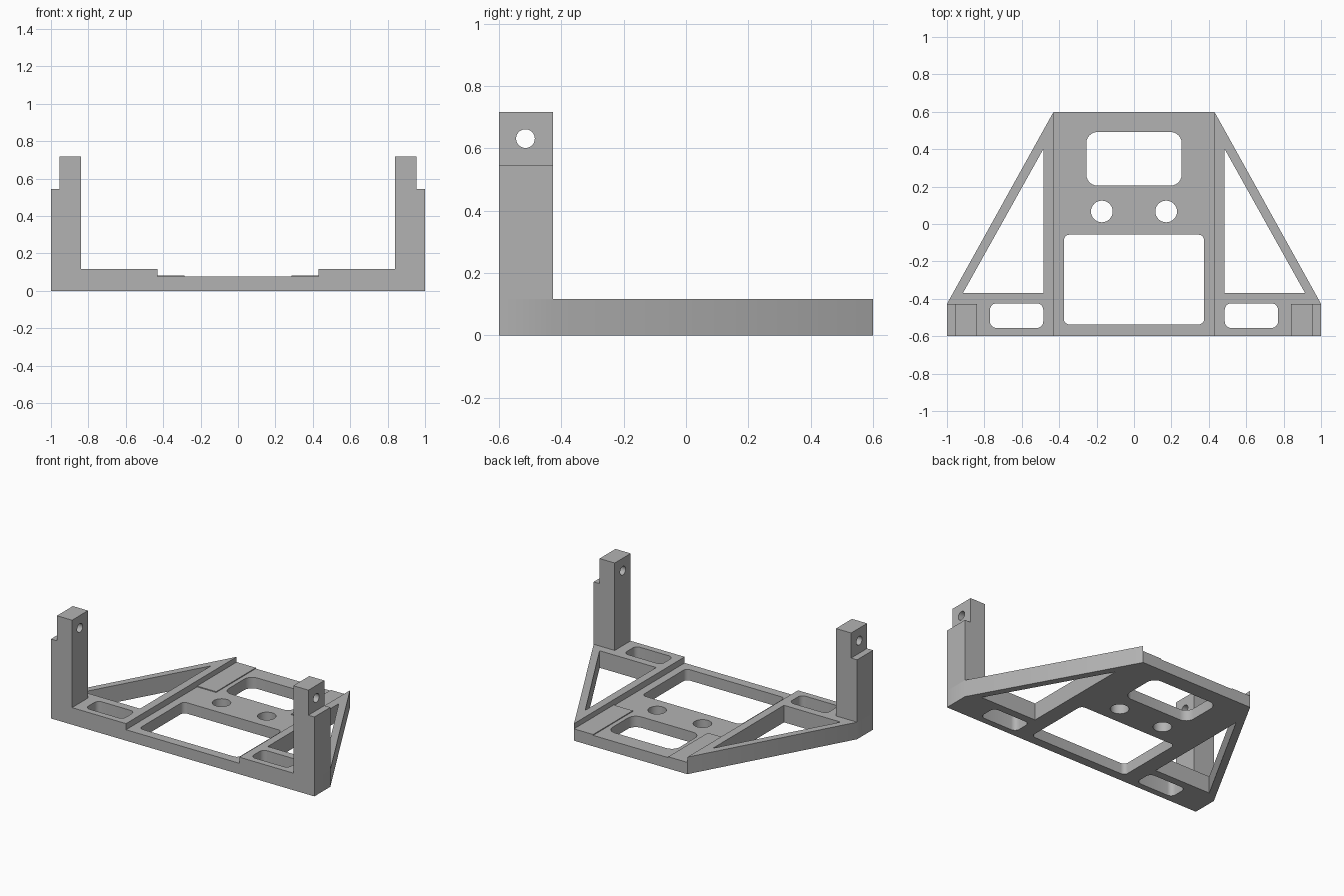
import bpy, bmesh, math
from mathutils import Matrix

cube = bpy.data.objects.get("Cube")
if cube:
    bpy.data.objects.remove(cube, do_unlink=True)

grey = bpy.data.materials.new("plain grey")
grey.use_nodes = True
colour = (0.45, 0.45, 0.45, 1)
grey.diffuse_color = colour
grey.node_tree.nodes["Principled BSDF"].inputs["Base Color"].default_value = colour


def rounded(x0, x1, y0, y1, r=0.0, steps=6):
    """Rectangle outline, with rounded corners when r is set."""
    if not r:
        return [(x0, y0), (x1, y0), (x1, y1), (x0, y1)]
    pts = []
    corners = [(x1 - r, y1 - r), (x0 + r, y1 - r), (x0 + r, y0 + r), (x1 - r, y0 + r)]
    for i, (cx, cy) in enumerate(corners):
        for k in range(steps + 1):
            a = math.pi / 2 * (i + k / steps)
            pts.append((cx + r * math.cos(a), cy + r * math.sin(a)))
    return pts


def circle(cx, cy, r, n=32):
    return [(cx + r * math.cos(math.tau * i / n), cy + r * math.sin(math.tau * i / n))
            for i in range(n)]


def prism(name, outline, holes, low, high, frame=Matrix(), mirror=False):
    """Extrude an outline with holes from low to high along the frame's z axis."""
    curve = bpy.data.curves.new(name, "CURVE")
    curve.dimensions = "2D"
    curve.fill_mode = "BOTH"
    curve.extrude = (high - low) / 2
    for loop in [outline] + holes:
        spline = curve.splines.new("POLY")
        spline.points.add(len(loop) - 1)
        for p, (x, y) in zip(spline.points, loop):
            p.co = (x, y, 0, 1)
        spline.use_cyclic_u = True
    temp = bpy.data.objects.new(name + "_outline", curve)
    bpy.context.collection.objects.link(temp)
    bpy.context.view_layer.update()
    mesh = bpy.data.meshes.new_from_object(
        temp.evaluated_get(bpy.context.evaluated_depsgraph_get()))
    bpy.data.objects.remove(temp, do_unlink=True)

    # Weld the walls to the caps and place the solid
    bm = bmesh.new()
    bm.from_mesh(mesh)
    bmesh.ops.remove_doubles(bm, verts=bm.verts, dist=1e-5)
    bm.transform(Matrix.Translation((0, 0, (low + high) / 2)))
    bm.transform(frame)
    if mirror:
        bm.transform(Matrix.Scale(-1, 4, (1, 0, 0)))
    bmesh.ops.recalc_face_normals(bm, faces=bm.faces)
    bm.to_mesh(mesh)
    bm.free()
    mesh.name = name
    mesh.materials.clear()
    mesh.materials.append(grey)
    obj = bpy.data.objects.new(name, mesh)
    bpy.context.collection.objects.link(obj)
    bpy.ops.object.select_all(action="DESELECT")
    obj.select_set(True)
    bpy.context.view_layer.objects.active = obj
    bpy.ops.object.shade_smooth_by_angle(angle=math.radians(30))
    return obj


PLATE, RAIL, SHOULDER, TOP = 0.075, 0.117, 0.545, 0.717
INNER, POST_BACK = 0.43, -0.427

# Centre plate with two windows and two round holes
prism("centre_plate", rounded(-INNER, INNER, -0.6, 0.6),
      [rounded(-0.375, 0.375, -0.537, -0.057, 0.03),
       rounded(-0.255, 0.255, 0.205, 0.492, 0.06),
       circle(-0.172, 0.067, 0.058), circle(0.172, 0.067, 0.058)], 0, PLATE)

# Local x, y, z become world y, z, x for the drilled lugs
sideways = Matrix(((0, 0, 1, 0), (1, 0, 0, 0), (0, 1, 0, 0), (0, 0, 0, 1)))

for side, flip in (("left", False), ("right", True)):
    # Triangular side frame with a slot in its front bar
    prism(side + "_side_frame",
          [(INNER, -0.6), (1, -0.6), (1, POST_BACK), (INNER, 0.6)],
          [[(0.485, -0.37), (0.915, -0.37), (0.485, 0.4)],
           rounded(0.485, 0.77, -0.556, -0.424, 0.035)], 0, RAIL, mirror=flip)
    # Thin raised pad beside the rear window
    prism(side + "_pad", rounded(0.285, INNER, 0.17, 0.6), [],
          PLATE, PLATE + 0.006, mirror=flip)
    # Upright post and the narrower drilled lug on top
    prism(side + "_post", rounded(0.84, 1, -0.6, POST_BACK), [],
          RAIL, SHOULDER, mirror=flip)
    prism(side + "_post_lug", rounded(-0.6, POST_BACK, SHOULDER, TOP),
          [circle(-0.515, 0.631, 0.03)], 0.84, 0.955, sideways, flip)
